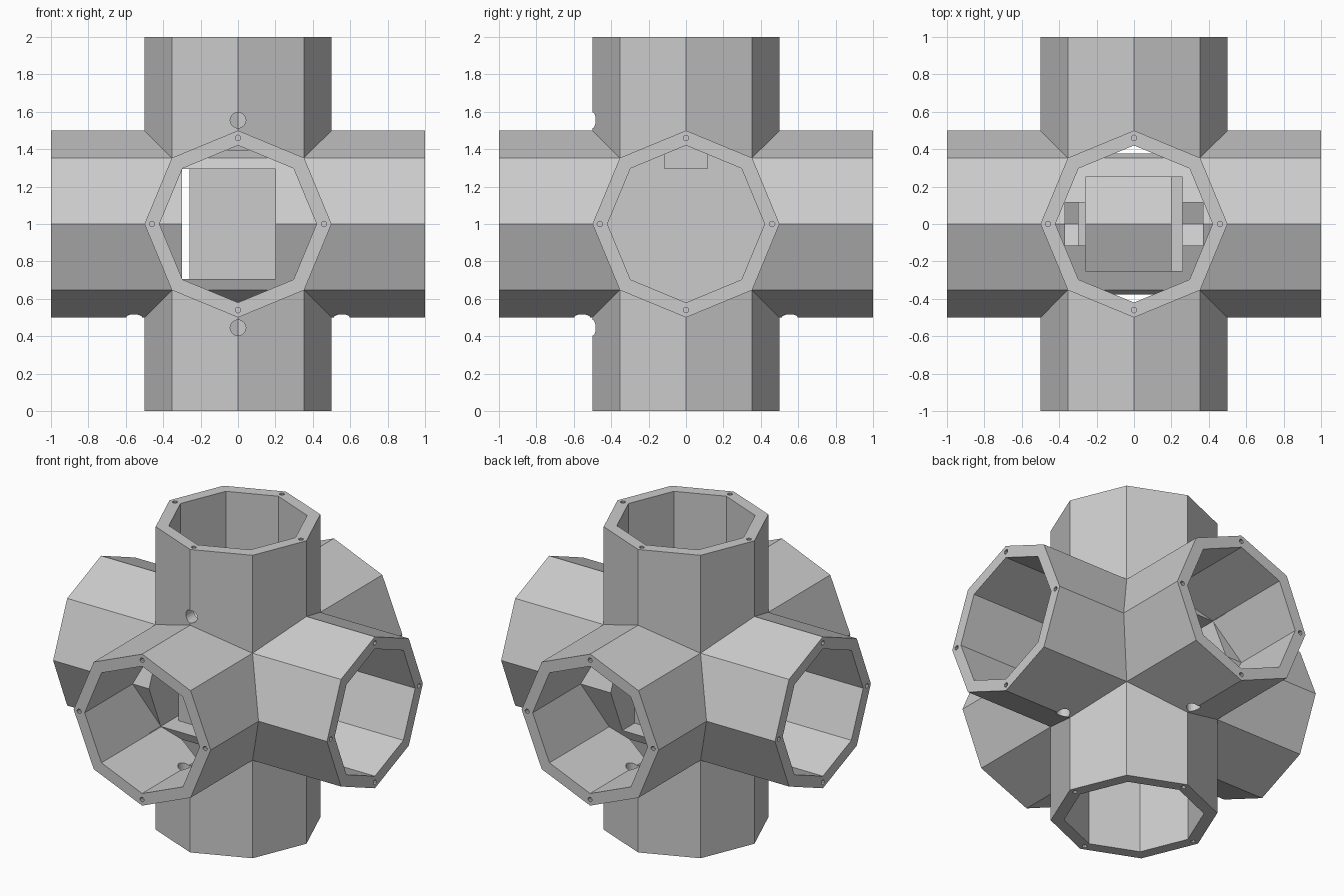
import bpy, bmesh, math
from mathutils import Matrix, Vector

default = bpy.data.objects.get("Cube")
if default:
    bpy.data.objects.remove(default, do_unlink=True)

CENTRE = Vector((0, 0, 1))
OUTER, BORE = 0.5, 0.42
TURN = {
    "X": Matrix.Rotation(math.pi / 2, 4, "Y"),
    "Y": Matrix.Rotation(math.pi / 2, 4, "X"),
    "Z": Matrix.Identity(4),
}

grey = bpy.data.materials.new("plain grey")
grey.use_nodes = True
colour = (0.6, 0.6, 0.6, 1)
grey.diffuse_color = colour
grey.node_tree.nodes["Principled BSDF"].inputs["Base Color"].default_value = colour


def add_prism(bm, axis, radius, length, offset=(0, 0, 0), sides=8):
    """Prism along an axis, offset from the middle of the junction."""
    place = Matrix.Translation(CENTRE + Vector(offset)) @ TURN[axis]
    bmesh.ops.create_cone(bm, cap_ends=True, segments=sides, radius1=radius,
                          radius2=radius, depth=length, matrix=place)


def finish(bm, name):
    mesh = bpy.data.meshes.new(name)
    bmesh.ops.recalc_face_normals(bm, faces=bm.faces)
    bm.to_mesh(mesh)
    bm.free()
    mesh.materials.append(grey)
    obj = bpy.data.objects.new(name, mesh)
    bpy.context.collection.objects.link(obj)
    return obj


def prism(name, *args, **kwargs):
    bm = bmesh.new()
    add_prism(bm, *args, **kwargs)
    return finish(bm, name)


def box(name, low, high):
    low, high = Vector(low), Vector(high)
    bm = bmesh.new()
    place = Matrix.Translation(CENTRE + (low + high) / 2) @ Matrix.Diagonal((high - low).to_4d())
    bmesh.ops.create_cube(bm, size=1, matrix=place)
    return finish(bm, name)


def combine(target, other, operation):
    """Apply a boolean and drop the helper."""
    other.hide_render = True
    mod = target.modifiers.new(operation.lower(), "BOOLEAN")
    mod.operation, mod.solver, mod.object = operation, "EXACT", other
    bpy.context.view_layer.objects.active = target
    bpy.ops.object.modifier_apply(modifier=mod.name)
    bpy.data.objects.remove(other, do_unlink=True)


# Upright and front-to-back pipes, hollowed
body = prism("pipe_junction", "Z", OUTER, 2)
combine(body, prism("depth_pipe", "Y", OUTER, 2), "UNION")
for axis in "YZ":
    combine(body, prism("bore", axis, BORE, 2.2), "DIFFERENCE")

# Sideways pipe runs unbroken through the middle
combine(body, prism("cross_pipe", "X", OUTER, 2), "UNION")
combine(body, prism("cross_bore", "X", BORE, 2.2), "DIFFERENCE")

# Bulkhead inside the sideways pipe
combine(body, prism("bulkhead", "X", 0.45, 0.06, (0.23, 0, 0)), "UNION")

# Side window, stepped roof opening and pocket
combine(body, box("window", (-0.30, -0.5, -0.295), (0.20, 0.5, 0.295)), "DIFFERENCE")
combine(body, box("pocket", (-0.26, -0.25, -0.36), (0.26, 0.25, 0.51)), "DIFFERENCE")
combine(body, box("roof_slot", (-0.37, -0.115, 0.2), (0.37, 0.115, 0.51)), "DIFFERENCE")

# Cable holes through the pipe walls
bm = bmesh.new()
for side in (-1, 1):
    add_prism(bm, "Y", 0.042, 0.14, (0, -0.44, side * 0.555), 20)
    add_prism(bm, "Z", 0.042, 0.14, (side * 0.555, 0, -0.44), 20)
    add_prism(bm, "Z", 0.042, 0.14, (0, side * 0.555, -0.44), 20)
combine(body, finish(bm, "cable_holes"), "DIFFERENCE")

# Four screw holes in each rim
bm = bmesh.new()
for axis in "XYZ":
    for end in (-1, 1):
        for quarter in range(4):
            spot = Matrix.Rotation(quarter * math.pi / 2, 4, "Z") @ Vector((0.46, 0, end))
            add_prism(bm, axis, 0.015, 0.16, TURN[axis] @ spot, 10)
combine(body, finish(bm, "screw_holes"), "DIFFERENCE")

# Flat faces, one colour
body.data.materials.clear()
body.data.materials.append(grey)
for face in body.data.polygons:
    face.material_index = 0
    face.use_smooth = False
